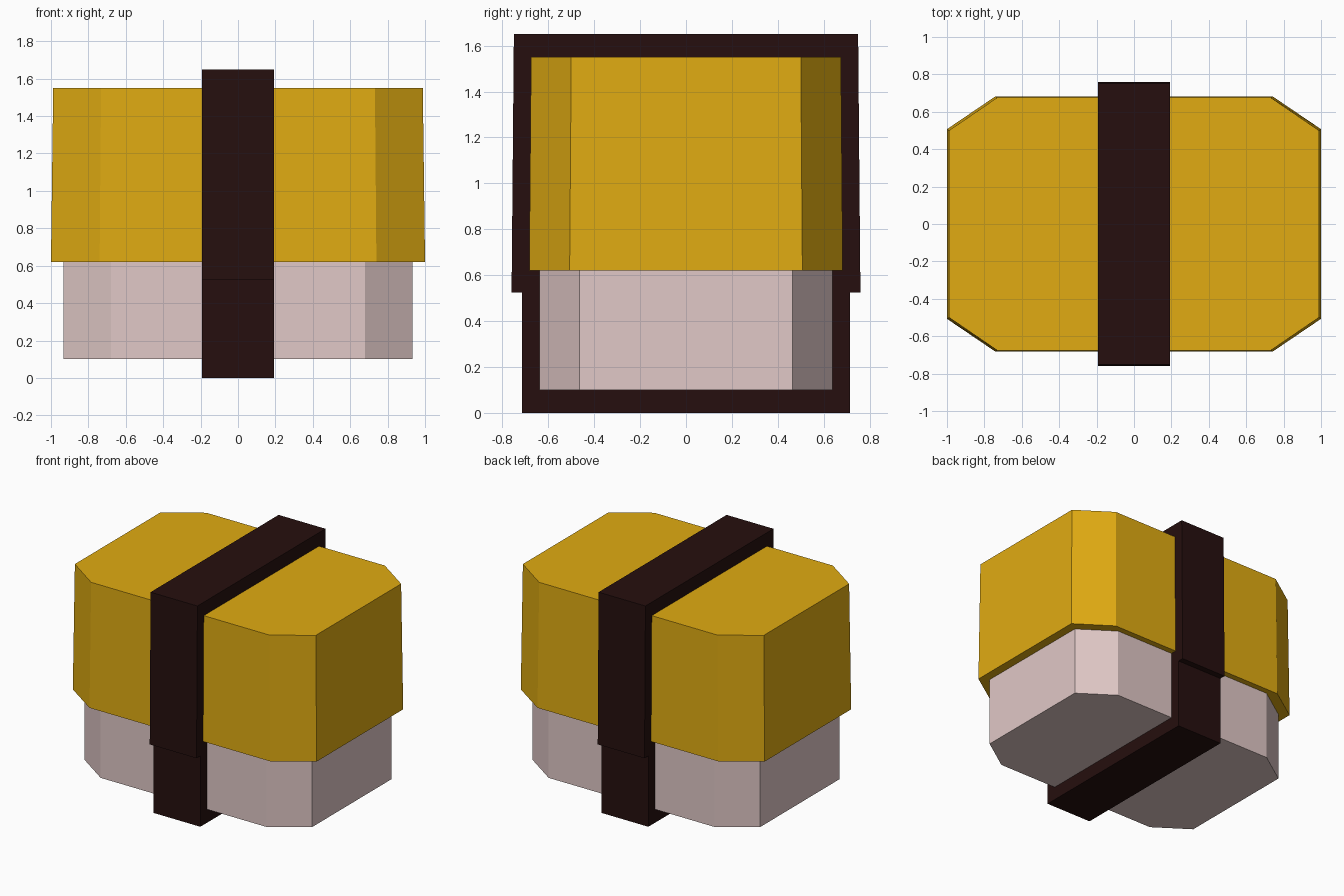
import bpy, bmesh

if "Cube" in bpy.data.objects:
    bpy.data.objects.remove(bpy.data.objects["Cube"])


def material(name, rgb):
    m = bpy.data.materials.new(name)
    m.diffuse_color = (*rgb, 1)
    m.use_nodes = True
    m.node_tree.nodes["Principled BSDF"].inputs["Base Color"].default_value = m.diffuse_color
    return m


def outline(hx, hy, cx, cy):
    """Rectangle with cut corners; cx, cy are where the straight sides end."""
    return [(cx, -hy), (hx, -cy), (hx, cy), (cx, hy),
            (-cx, hy), (-hx, cy), (-hx, -cy), (-cx, -hy)]


def rectangle(hx, hy):
    return [(hx, -hy), (hx, hy), (-hx, hy), (-hx, -hy)]


def loft(name, lower, z0, upper, z1, mat):
    """Closed solid between two matching outlines."""
    bm = bmesh.new()
    a = [bm.verts.new((x, y, z0)) for x, y in lower]
    b = [bm.verts.new((x, y, z1)) for x, y in upper]
    n = len(a)
    bm.faces.new(a[::-1])
    bm.faces.new(b)
    for i in range(n):
        j = (i + 1) % n
        bm.faces.new((a[i], a[j], b[j], b[i]))
    mesh = bpy.data.meshes.new(name)
    bm.to_mesh(mesh)
    bm.free()
    mesh.materials.append(mat)
    obj = bpy.data.objects.new(name, mesh)
    bpy.context.collection.objects.link(obj)
    return obj


egg = material("egg yellow", (0.75, 0.41, 0.006))
rice = material("rice pink white", (0.75, 0.58, 0.57))
seaweed = material("seaweed black", (0.019, 0.0048, 0.0044))

# Rice block
block = outline(0.933, 0.638, 0.68, 0.465)
loft("rice_block", block, 0.10, block, 0.62, rice)

# Egg slab, slightly narrower at the top
loft("egg_slab", outline(1.0, 0.683, 0.74, 0.507), 0.62,
     outline(0.988, 0.675, 0.732, 0.5), 1.55, egg)

# Seaweed band: narrow lower wrap and wider upper wrap
lower = rectangle(0.192, 0.715)
loft("lower_band", lower, 0.0, lower, 0.525, seaweed)
loft("upper_band", rectangle(0.192, 0.76), 0.525,
     rectangle(0.192, 0.75), 1.65, seaweed)
